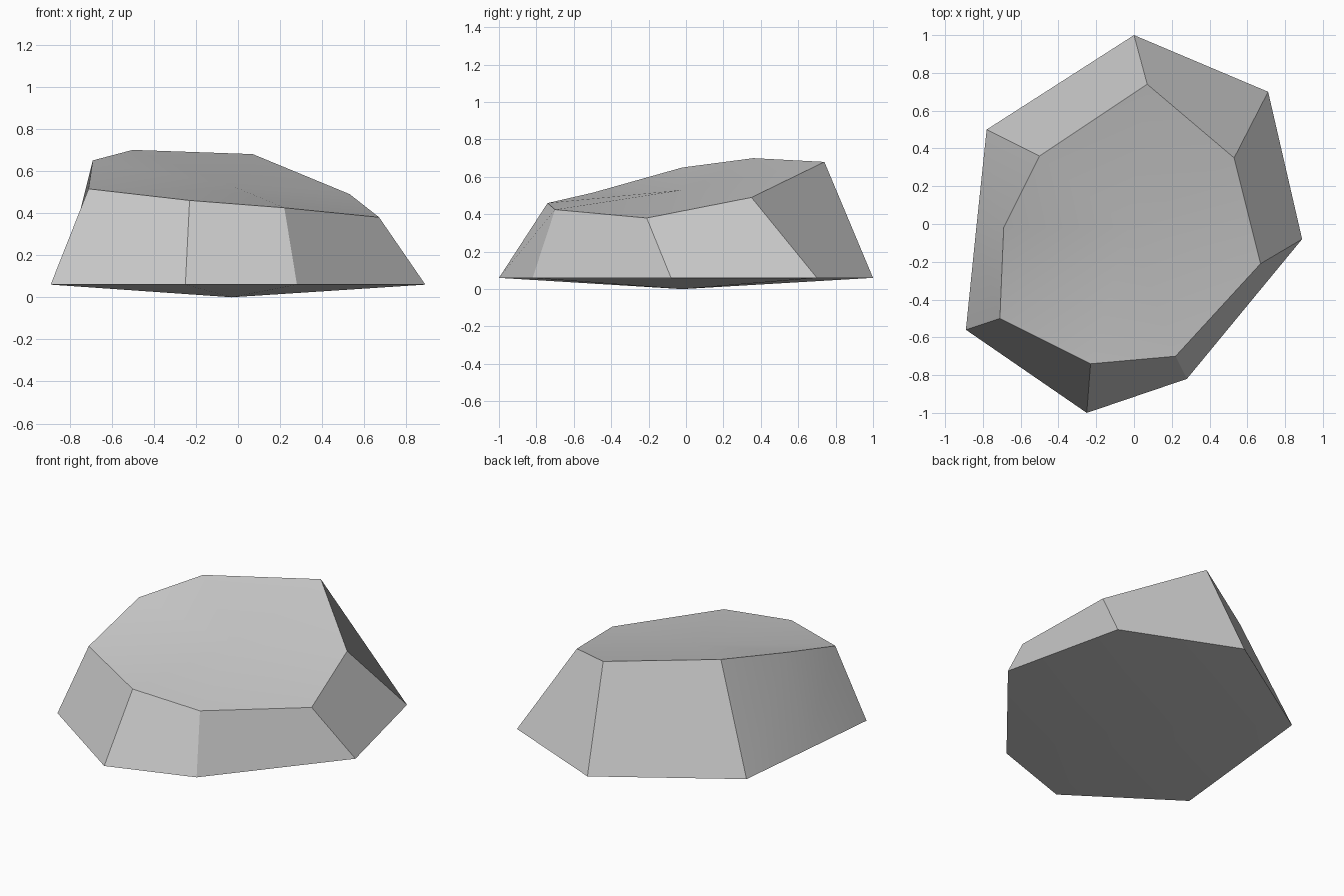
import bpy, bmesh

if "Cube" in bpy.data.objects:
    bpy.data.objects.remove(bpy.data.objects["Cube"])

# Eight-sided outline of the base (x, y), all at one height
BASE_Z = 0.06
base = [(0.0, 1.0), (-0.78, 0.50), (-0.837, -0.04), (-0.89, -0.56),
        (-0.25, -1.0), (0.28, -0.82), (0.89, -0.08), (0.71, 0.70)]

# Matching uneven rim of the sloping top (x, y, z)
rim = [(0.07, 0.74, 0.68), (-0.50, 0.36, 0.70), (-0.69, -0.02, 0.65), (-0.71, -0.50, 0.515),
       (-0.23, -0.74, 0.46), (0.22, -0.70, 0.425), (0.67, -0.21, 0.38), (0.53, 0.35, 0.49)]

bm = bmesh.new()
lower = [bm.verts.new((x, y, BASE_Z)) for x, y in base]
upper = [bm.verts.new(p) for p in rim]
top_centre = bm.verts.new((-0.03, -0.02, 0.53))
bottom_centre = bm.verts.new((-0.03, -0.02, 0.0))

# Side facets, with triangle fans closing the top and the shallow underside
for i in range(len(base)):
    j = (i + 1) % len(base)
    bm.faces.new((lower[i], lower[j], upper[j], upper[i]))
    bm.faces.new((upper[i], upper[j], top_centre))
    bm.faces.new((lower[j], lower[i], bottom_centre))
bmesh.ops.recalc_face_normals(bm, faces=bm.faces)

mesh = bpy.data.meshes.new("rock")
bm.to_mesh(mesh)
bm.free()
rock = bpy.data.objects.new("rock", mesh)
bpy.context.collection.objects.link(rock)

# Soft shading inside the broad planes, crisp edges between them
bpy.context.view_layer.objects.active = rock
rock.select_set(True)
bpy.ops.object.shade_smooth_by_angle(angle=0.35)
